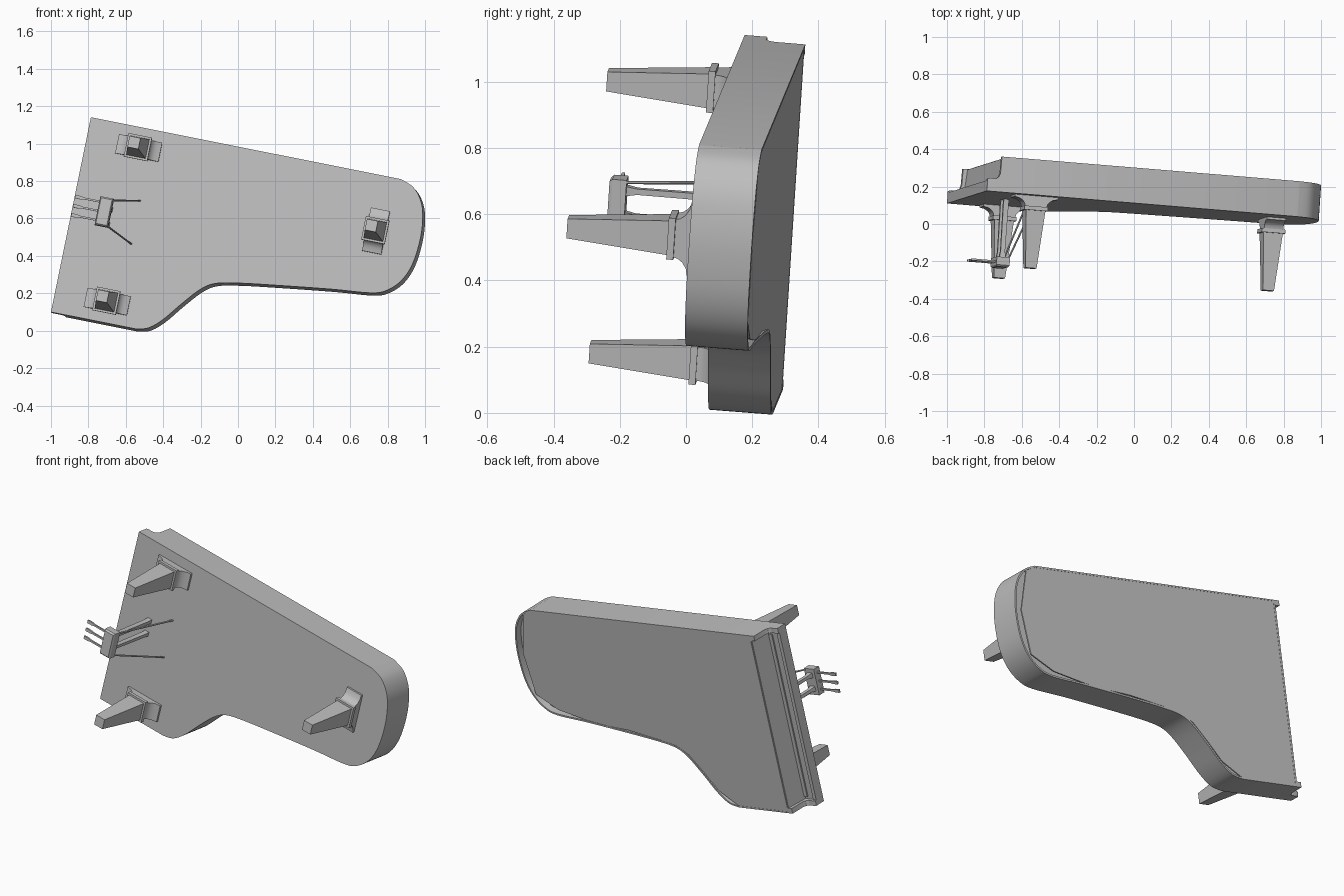
import bpy, bmesh, math
from mathutils import Vector, Matrix
from mathutils.geometry import interpolate_bezier

if "Cube" in bpy.data.objects:
    bpy.data.objects.remove(bpy.data.objects["Cube"])

grey = bpy.data.materials.new("plain grey")
grey.use_nodes = True
grey.diffuse_color = (0.52, 0.52, 0.52, 1)
grey.node_tree.nodes["Principled BSDF"].inputs["Base Color"].default_value = (0.52, 0.52, 0.52, 1)

# Tilted frame: u runs from keyboard to tail, w across the keyboard, h upward from the underside
U = Vector((0.977, -0.081, -0.195)).normalized()
W = Vector((0.207, 0.0625, 0.976))
W = (W - U * W.dot(U)).normalized()
H = W.cross(U)
FRAME = Matrix.Translation((-1.0, 0.11, 0.10)) @ Matrix((W, U, H)).transposed().to_4x4()
WIDTH, TOP, FRONT = 1.065, 0.19, 0.10


def finish(name, bm):
    """Turn a bmesh into a shaded, coloured object in the tilted frame."""
    bmesh.ops.recalc_face_normals(bm, faces=bm.faces[:])
    mesh = bpy.data.meshes.new(name)
    bm.to_mesh(mesh)
    bm.free()
    obj = bpy.data.objects.new(name, mesh)
    bpy.context.collection.objects.link(obj)
    mesh.materials.append(grey)
    obj.matrix_world = FRAME
    bpy.ops.object.select_all(action='DESELECT')
    obj.select_set(True)
    bpy.context.view_layer.objects.active = obj
    bpy.ops.object.shade_smooth_by_angle(angle=math.radians(30))
    return obj


def loft(rings):
    """Skin equal-sized rings of (u, w, h) points and cap both ends."""
    bm = bmesh.new()
    loops = [[bm.verts.new((w, u, h)) for u, w, h in ring] for ring in rings]
    n = len(loops[0])
    for a, b in zip(loops, loops[1:]):
        for i in range(n):
            j = (i + 1) % n
            bm.faces.new((a[i], a[j], b[j], b[i]))
    bm.faces.new(loops[0])
    top = bm.faces.new(loops[-1])
    return bm, top


def prism(name, outline, h0, h1):
    bm, _ = loft([[(u, w, h) for u, w in outline] for h in (h0, h1)])
    return finish(name, bm)


def profile_bar(name, profile, w0, w1):
    bm, _ = loft([[(u, w, h) for u, h in profile] for w in (w0, w1)])
    return finish(name, bm)


def box(name, u0, u1, w0, w1, h0, h1):
    return prism(name, [(u0, w0), (u1, w0), (u1, w1), (u0, w1)], h0, h1)


def stack(name, u, w, sizes):
    """Rectangles of (half u, half w, h) stacked around one axis."""
    bm, _ = loft([[(u + a * x, w + b * y, h) for x, y in ((-1, -1), (1, -1), (1, 1), (-1, 1))]
                  for a, b, h in sizes])
    return finish(name, bm)


def rod(name, start, end, radius):
    a, b = (Vector((p[1], p[0], p[2])) for p in (start, end))
    bm = bmesh.new()
    bmesh.ops.create_cone(bm, cap_ends=True, segments=8, radius1=radius, radius2=radius,
                          depth=(b - a).length)
    turn = Vector((0, 0, 1)).rotation_difference(b - a).to_matrix().to_4x4()
    bmesh.ops.transform(bm, matrix=Matrix.Translation((a + b) / 2) @ turn, verts=bm.verts[:])
    return finish(name, bm)


def smooth_path(points, steps=6):
    """Smooth curve through all points."""
    p = [Vector(q) for q in points]
    path = []
    for i in range(len(p) - 1):
        before, after = p[max(i - 1, 0)], p[min(i + 2, len(p) - 1)]
        k1, k2 = p[i] + (p[i + 1] - before) / 6, p[i + 1] - (after - p[i]) / 6
        path += [q.to_2d() for q in interpolate_bezier(p[i], k1, k2, p[i + 1], steps + 1)[:-1]]
    return [tuple(q) for q in path] + [tuple(p[-1])]


# Case: curved outline with a shallow pocket inside the rim
bend = [(0.46, 0), (0.528, 0.018), (0.597, 0.078), (0.678, 0.181), (0.76, 0.275),
        (0.832, 0.322), (0.95, 0.348), (1.148, 0.376), (1.448, 0.414), (1.66, 0.436),
        (1.744, 0.468), (1.811, 0.538), (1.85, 0.64), (1.862, 0.781), (1.849, 0.9),
        (1.82, 0.978), (1.768, 1.037), (1.695, WIDTH)]
outline = [(FRONT, 0)] + smooth_path(bend) + [(FRONT, WIDTH)]
bm, top = loft([[(u, w, h) for u, w in outline] for h in (0, TOP)])
bmesh.ops.recalc_face_normals(bm, faces=bm.faces[:])
bmesh.ops.inset_region(bm, faces=[top], thickness=0.010, depth=0)
bmesh.ops.inset_region(bm, faces=[top], thickness=0.001, depth=-0.04)
finish("case", bm)

# Lid: simpler outline lying inside the rim
lid = [(FRONT, 0.004), (0.46, 0.008), (0.585, 0.088), (0.667, 0.192), (0.75, 0.288),
       (0.83, 0.334), (0.95, 0.36), (1.16, 0.395), (1.3, 0.406), (1.45, 0.426), (1.65, 0.47),
       (1.79, 0.55), (1.82, 0.8), (1.755, 1.033), (1.69, 1.058), (FRONT, 1.061)]
prism("lid", lid, 0.180, 0.1885)

# Keyboard end
box("keybed", 0, FRONT, 0, WIDTH, 0, 0.04)
box("key_slip", 0, 0.022, 0.03, WIDTH - 0.03, 0.04, 0.058)
box("keys", 0.026, FRONT, 0.03, WIDTH - 0.03, 0.04, 0.052)
box("sharp_keys", 0.06, FRONT, 0.045, WIDTH - 0.045, 0.052, 0.06)
profile_bar("fallboard", [(0.082, 0.05), (FRONT, 0.05), (FRONT, 0.187), (0.094, 0.187)],
            0.03, WIDTH - 0.03)
cheek = [(0, 0), (0, 0.066), (0.012, 0.07), (0.045, 0.07), (0.06, 0.08), (0.068, 0.1),
         (0.07, TOP), (FRONT, TOP), (FRONT, 0)]
for side, w in (("right", 0), ("left", WIDTH - 0.03)):
    profile_bar(side + "_cheek", cheek, w, w + 0.03)

# Legs: flared bracket, collar and tapered shaft
flare = [(0.118, 0), (0.118, -0.012), (0.09, -0.018), (0.072, -0.03), (0.062, -0.044), (0.058, -0.06)]
for name, u, w, turned in (("keyboard_right", 0.285, 0.113, False),
                           ("keyboard_left", 0.285, 0.953, False),
                           ("tail", 1.622, 0.766, True)):
    stack(name + "_leg_bracket", u, w,
          [(0.052, s, h) if turned else (s, 0.052, h) for s, h in flare])
    stack(name + "_leg_collar", u, w, [(0.064, 0.064, -0.057), (0.064, 0.064, -0.078)])
    stack(name + "_leg", u, w, [(0.053, 0.053, -0.075), (0.030, 0.030, -0.386)])

# Pedal lyre: box, two posts, two braces and three pedals
LU, LW = 0.20, 0.56
stack("pedal_box", LU, LW, [(0.036, 0.078, -0.312), (0.036, 0.078, -0.355), (0.03, 0.07, -0.364)])
for side, s in (("right", -1), ("left", 1)):
    stack(side + "_lyre_post", LU, LW + s * 0.04,
          [(0.014, 0.013, 0), (0.014, 0.010, -0.03), (0.012, 0.009, -0.28), (0.018, 0.015, -0.315)])
    rod(side + "_lyre_brace", (LU + 0.03, LW + s * 0.07, -0.315), (0.348, LW + s * 0.118, 0.002), 0.005)
for i, name in enumerate(("soft", "middle", "sustain")):
    w = LW + (i - 1) * 0.05
    shape = [(0.03, w - 0.009), (0.06, w - 0.009), (0.08, w - 0.005), (0.17, w - 0.005),
             (0.17, w + 0.005), (0.08, w + 0.005), (0.06, w + 0.009), (0.03, w + 0.009)]
    prism(name + "_pedal", shape, -0.342, -0.332)
